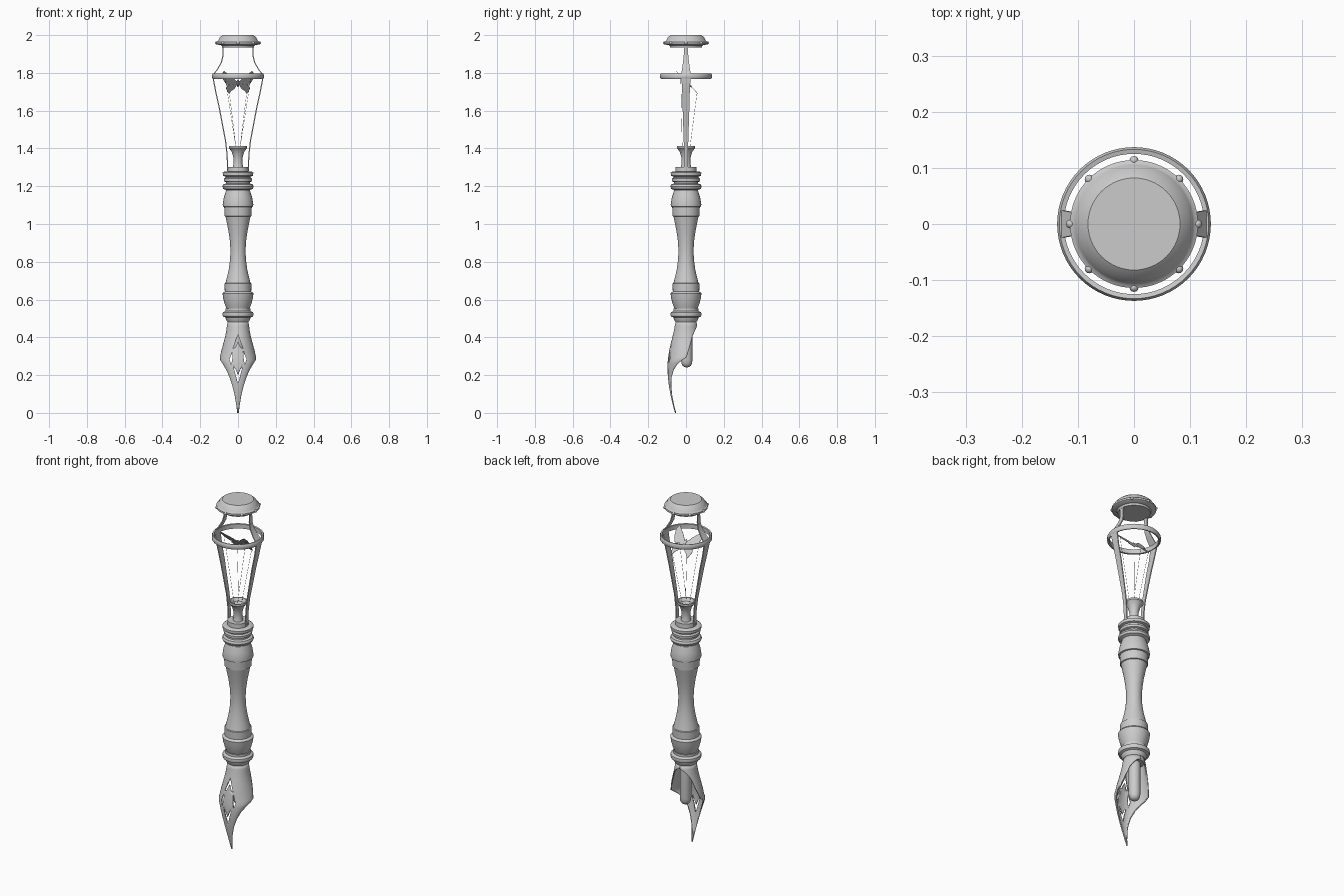
import bpy
import bmesh
from math import sin, cos, pi, radians
from mathutils import Vector

cube = bpy.data.objects.get("Cube")
if cube:
    bpy.data.objects.remove(cube, do_unlink=True)

grey = bpy.data.materials.new("plain grey")
grey.use_nodes = True
TONE = (0.6, 0.6, 0.6, 1)
grey.diffuse_color = TONE
grey.node_tree.nodes["Principled BSDF"].inputs["Base Color"].default_value = TONE


def make(name, bm, angle=35):
    """Turn a bmesh into a smooth-shaded object."""
    bmesh.ops.remove_doubles(bm, verts=bm.verts, dist=0.00005)
    bmesh.ops.recalc_face_normals(bm, faces=bm.faces)
    mesh = bpy.data.meshes.new(name)
    bm.to_mesh(mesh)
    bm.free()
    mesh.materials.append(grey)
    obj = bpy.data.objects.new(name, mesh)
    bpy.context.collection.objects.link(obj)
    bpy.ops.object.select_all(action='DESELECT')
    obj.select_set(True)
    bpy.context.view_layer.objects.active = obj
    bpy.ops.object.shade_smooth_by_angle(angle=radians(angle))
    return obj


def bridge(bm, rows, wrap=False):
    """Join rows of points with quads."""
    grid = [[bm.verts.new(p) for p in row] for row in rows]
    for a, b in zip(grid, grid[1:]):
        n = len(a)
        for i in range(n if wrap else n - 1):
            j = (i + 1) % n
            bm.faces.new((a[i], a[j], b[j], b[i]))
    return grid


def lathe(name, profile, y=0, sides=48):
    bm = bmesh.new()
    turns = [2 * pi * i / sides for i in range(sides)]
    bridge(bm, [[(r * cos(t), y + r * sin(t), z) for t in turns]
                for r, z in profile], wrap=True)
    return make(name, bm)


def prism(bm, points, back, front):
    """Extrude an x-z outline along y."""
    a, b = ([bm.verts.new((x, y, z)) for x, z in points] for y in (back, front))
    bm.faces.new(a)
    bm.faces.new(b)
    for i in range(len(a)):
        j = (i + 1) % len(a)
        bm.faces.new((a[i], a[j], b[j], b[i]))


# Turned handle with its collars
lathe("lower_collar", [
    (0, .46), (.05, .46), (.054, .48), (.062, .49), (.066, .505), (.078, .51),
    (.082, .52), (.08, .532), (.067, .54), (.067, .553), (0, .553)])
lathe("handle", [
    (0, .55), (.06, .55), (.07, .575), (.078, .605), (.082, .632), (.076, .64),
    (.07, .642), (.071, .685), (.066, .687), (.058, .72), (.049, .76),
    (.042, .81), (.04, .86), (.043, .91), (.05, .96), (.06, 1.01), (.066, 1.04),
    (.071, 1.042), (.073, 1.09), (.08, 1.092), (.081, 1.105), (.075, 1.14),
    (.064, 1.175), (0, 1.175)])
lathe("upper_collar", [
    (0, 1.17), (.062, 1.17), (.063, 1.18), (.078, 1.186), (.083, 1.198),
    (.078, 1.21), (.064, 1.214), (.064, 1.222), (.074, 1.226), (.075, 1.24),
    (.066, 1.246), (.068, 1.252), (.08, 1.256), (.081, 1.272), (.073, 1.277),
    (.056, 1.278), (.055, 1.302), (0, 1.302)])

# Flared cup inside the lantern
lathe("cup", [
    (0, 1.29), (.028, 1.3), (.023, 1.32), (.024, 1.35), (.032, 1.38),
    (.045, 1.398), (.049, 1.402), (.048, 1.412), (.042, 1.412), (.03, 1.395),
    (0, 1.385)])

# Lantern ring and cap
lathe("lantern_ring", [
    (.125, 1.77), (.133, 1.768), (.137, 1.774), (.137, 1.79), (.133, 1.797),
    (.125, 1.795), (.125, 1.77)], sides=64)
lathe("cap", [
    (0, 1.935), (.084, 1.935), (.087, 1.946), (.108, 1.95), (.114, 1.954),
    (.114, 1.964), (.108, 1.967), (.105, 1.972), (.096, 1.988), (.082, 2),
    (0, 2)], sides=64)
bm = bmesh.new()
for i in range(8):
    t = i * pi / 4
    ball = bmesh.ops.create_uvsphere(bm, u_segments=12, v_segments=8, radius=.008)
    bmesh.ops.translate(bm, verts=ball["verts"],
                        vec=(.113 * cos(t), .113 * sin(t), 1.959))
make("cap_studs", bm)

# Two flat curved struts: x, z, half width
path = [(.08, 1.945, .011), (.08, 1.89, .012), (.088, 1.855, .016),
        (.108, 1.82, .021), (.131, 1.79, .025), (.131, 1.77, .024),
        (.118, 1.7, .02), (.1, 1.62, .018), (.083, 1.53, .015),
        (.066, 1.44, .012), (.058, 1.37, .011), (.054, 1.28, .011)]
for side, label in ((1, "left"), (-1, "right")):
    bm = bmesh.new()
    rows = [[(side * (x + a * .003), b * w, z)
             for a, b in ((-1, -1), (1, -1), (1, 1), (-1, 1))]
            for x, z, w in path]
    grid = bridge(bm, rows, wrap=True)
    bm.faces.new(grid[0])
    bm.faces.new(grid[-1])
    make(label + "_strut", bm)

# Butterfly on a tilted plane: across x, down the slope v
def slope(x, v, lift=0):
    return Vector((x, .01 + .69 * v + .72 * lift, 1.745 - .72 * v + .69 * lift))


wings = {
    "fore": [(.002, -.008), (.03, -.045), (.075, -.09), (.086, -.065),
             (.078, -.025), (.062, .008), (.004, .005)],
    "hind": [(.002, .002), (.055, .012), (.064, .035), (.056, .058),
             (.047, .078), (.036, .056), (.018, .04)]}
for side, label in ((1, "left"), (-1, "right")):
    for kind, outline in wings.items():
        bm = bmesh.new()
        low, high = ([bm.verts.new(slope(side * x, v, h)) for x, v in outline]
                     for h in (-.001, .001))
        bm.faces.new(low)
        bm.faces.new(high)
        for i in range(len(low)):
            j = (i + 1) % len(low)
            bm.faces.new((low[i], low[j], high[j], high[i]))
        make(label + "_" + kind + "_wing", bm)
body = lathe("butterfly_body", [(0, -.03), (.004, -.025), (.006, 0),
                                (.005, .02), (0, .028)], sides=12)
body.rotation_euler.x = radians(44)
body.location = slope(0, 0)

# Fine threads from the wings to the cup
for side, label in ((1, "left"), (-1, "right")):
    for v, x, y, kind in ((-.055, .07, -.02, "front"), (.07, .046, .02, "back")):
        start, end = Vector((side * .01, y, 1.4)), slope(side * x, v)
        bm = bmesh.new()
        bmesh.ops.create_cone(bm, segments=5, radius1=.0008, radius2=.0008,
                              depth=(end - start).length)
        thread = make(label + "_" + kind + "_thread", bm)
        thread.rotation_euler = (end - start).to_track_quat('Z', 'Y').to_euler()
        thread.location = (start + end) / 2

# Nib shell: height, half width, front y, centre y, half arc in degrees
sections = [
    (.485, .052, -.052, 0, 180), (.462, .055, -.056, 0, 178),
    (.452, .057, -.058, 0, 155), (.435, .059, -.061, 0, 138),
    (.41, .064, -.067, 0, 121), (.37, .074, -.077, 0, 109),
    (.33, .085, -.086, 0, 99), (.295, .093, -.091, 0, 92),
    (.28, .091, -.093, -.02, 90), (.26, .078, -.095, -.045, 90),
    (.23, .06, -.095, -.064, 90), (.19, .042, -.093, -.076, 90),
    (.14, .026, -.087, -.078, 90), (.09, .014, -.078, -.073, 90),
    (.04, .006, -.066, -.064, 90), (0, .001, -.055, -.054, 90)]
bm = bmesh.new()
rows = []
for z, w, front, mid, arc in sections:
    angles = [radians(arc) * (i / 18 - 1) for i in range(37)]
    rows.append([(w * sin(t), mid + (front - mid) * cos(t), z) for t in angles])
bridge(bm, rows)
nib = make("nib", bm)
shell = nib.modifiers.new("thickness", 'SOLIDIFY')
shell.thickness = .006
shell.offset = 0

# Pierced pattern in the nib
bm = bmesh.new()
prism(bm, [(0, .412), (.027, .34), (.014, .347), (0, .378),
           (-.014, .347), (-.027, .34)], -.2, -.035)
prism(bm, [(0, .155), (.023, .24), (.013, .232), (0, .2),
           (-.013, .232), (-.023, .24)], -.2, -.035)
for s in (1, -1):
    prism(bm, [(s * .028, .325), (s * .045, .285), (s * .036, .255),
               (s * .03, .287)], -.2, -.035)
cutter = make("nib_cutter", bm)
cutter.hide_render = True
cut = nib.modifiers.new("pierced", 'BOOLEAN')
cut.operation = 'DIFFERENCE'
cut.object = cutter
bpy.context.view_layer.objects.active = nib
for name in ("thickness", "pierced"):
    bpy.ops.object.modifier_apply(modifier=name)
bpy.data.objects.remove(cutter, do_unlink=True)

# Rounded feed behind the nib
lathe("feed", [(0, .24), (.012, .243), (.022, .25), (.028, .262), (.03, .28),
               (.03, .47), (0, .47)], y=.004, sides=32)
